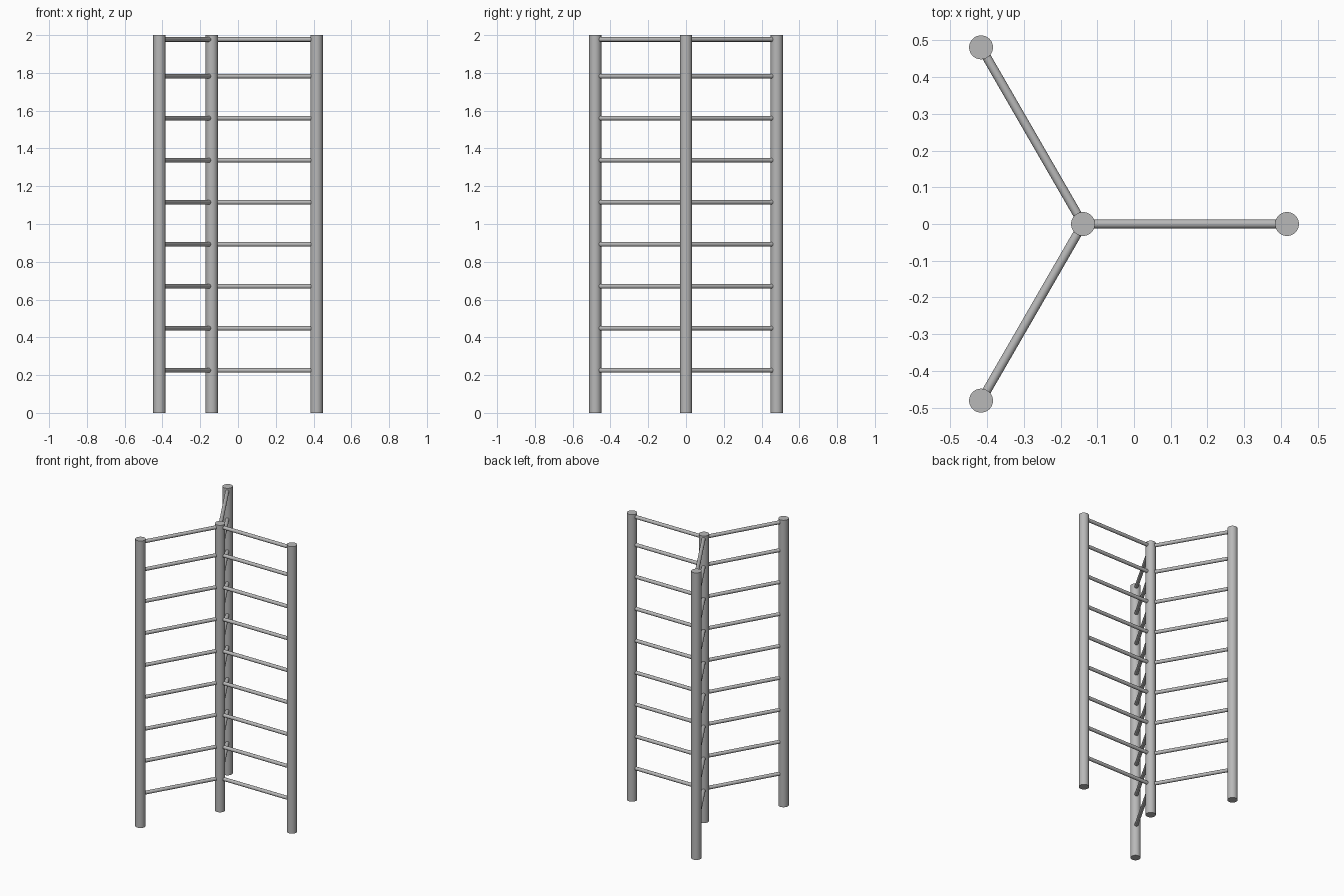
import bpy
from math import cos, sin, radians
from mathutils import Vector

cube = bpy.data.objects.get("Cube")
if cube:
    bpy.data.objects.remove(cube, do_unlink=True)

HEIGHT = 2.0
ARM = 0.555
POST_RADIUS = 0.0325
RUNG_RADIUS = 0.0122
HUB = Vector((-ARM / 4, 0, 0))

steel = bpy.data.materials.new("grey_steel")
steel.use_nodes = True
grey = (0.48, 0.48, 0.48, 1)
steel.diffuse_color = grey
steel.node_tree.nodes["Principled BSDF"].inputs["Base Color"].default_value = grey


def bar(name, start, end, radius, sides):
    """Round bar between two points."""
    axis = end - start
    bpy.ops.mesh.primitive_cylinder_add(
        vertices=sides, radius=radius, depth=axis.length,
        location=(start + end) / 2,
        rotation=axis.to_track_quat("Z", "Y").to_euler())
    obj = bpy.context.object
    obj.name = name
    obj.data.materials.append(steel)
    bpy.ops.object.shade_smooth_by_angle(angle=radians(40))
    return obj


def post(name, foot):
    bar(name, foot, foot + Vector((0, 0, HEIGHT)), POST_RADIUS, 48)


# Evenly spaced rungs, with the last one just under the post tops
rung_heights = [0.225 + 0.2225 * i for i in range(8)] + [1.977]

# Central post shared by the three ladders
post("centre_post", HUB)

# Three ladder wings at equal angles
for wing, angle in (("left", 0), ("back_right", 120), ("front_right", 240)):
    direction = Vector((cos(radians(angle)), sin(radians(angle)), 0))
    post(wing + "_post", HUB + direction * ARM)
    for i, z in enumerate(rung_heights, 1):
        level = HUB + Vector((0, 0, z))
        bar(f"{wing}_rung_{i}", level + direction * 0.02,
            level + direction * (ARM - 0.02), RUNG_RADIUS, 24)
